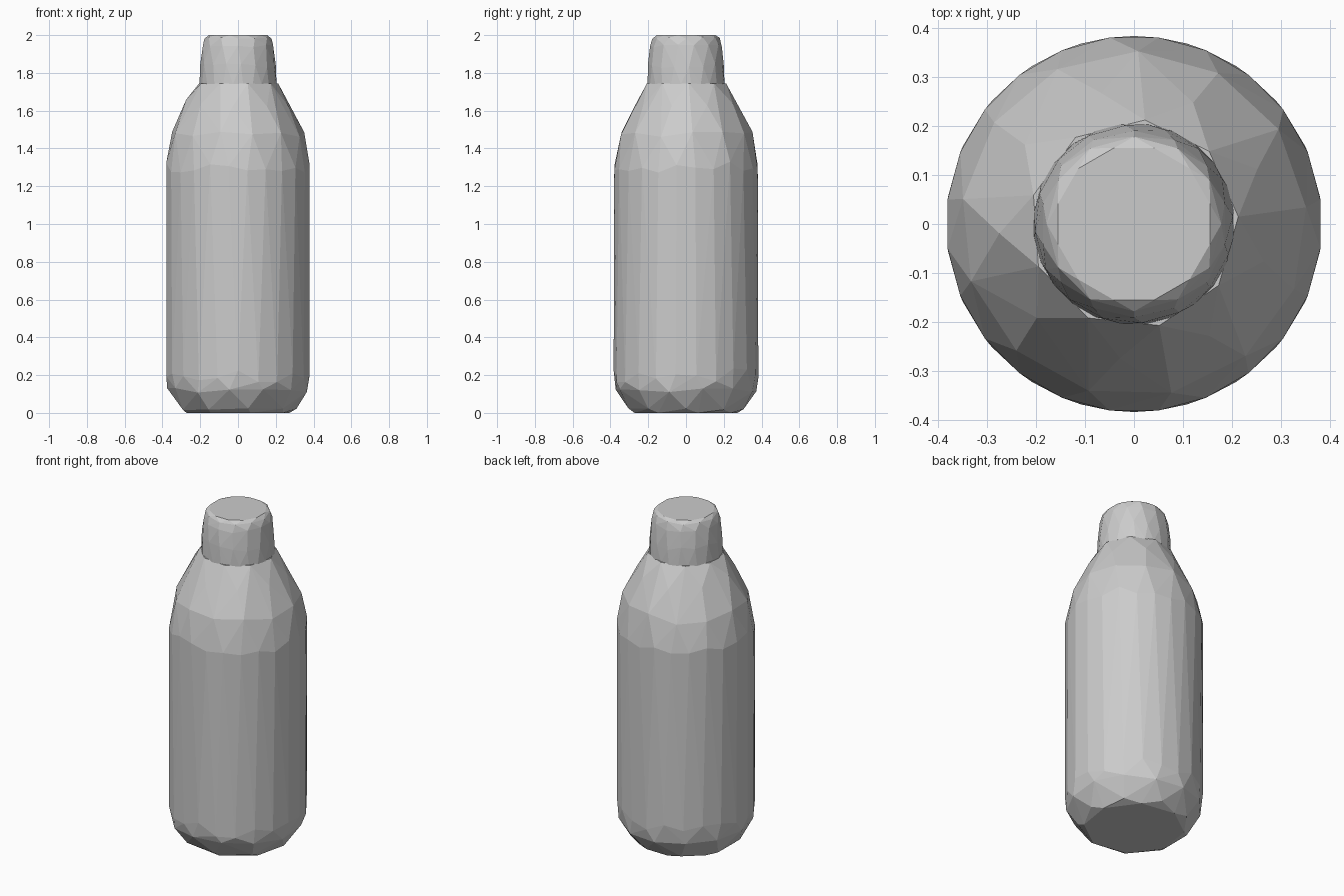
import bpy, bmesh, math, random
from mathutils import Vector

random.seed(4)
cube = bpy.data.objects.get("Cube")
if cube:
    bpy.data.objects.remove(cube, do_unlink=True)

grey = bpy.data.materials.new("plain grey")
grey.use_nodes = True
COLOUR = (0.6, 0.6, 0.6, 1)
grey.diffuse_color = COLOUR
grey.node_tree.nodes["Principled BSDF"].inputs["Base Color"].default_value = COLOUR


def faceted_shell(name, rings):
    """Convex faceted solid from rings of (height, radius, sides, turn, height jitter)."""
    bm = bmesh.new()
    for z, radius, sides, turn, jitter in rings:
        for i in range(sides):
            a = math.tau * (i + turn) / sides
            dz = random.uniform(-jitter, jitter)
            bm.verts.new(Vector((radius * math.cos(a), radius * math.sin(a), z + dz)))
    hull = bmesh.ops.convex_hull(bm, input=bm.verts)
    loose = [v for v in hull["geom_interior"] if isinstance(v, bmesh.types.BMVert)]
    bmesh.ops.delete(bm, geom=loose, context="VERTS")
    bmesh.ops.recalc_face_normals(bm, faces=bm.faces)
    mesh = bpy.data.meshes.new(name)
    bm.to_mesh(mesh)
    bm.free()
    mesh.materials.append(grey)
    obj = bpy.data.objects.new(name, mesh)
    bpy.context.collection.objects.link(obj)
    return obj


# Bottle body: chamfered base, straight wall, tapering shoulder
faceted_shell("bottle_body", [
    (0.0, 0.28, 8, 0.3, 0),
    (0.02, 0.31, 9, 0.0, 0.005),
    (0.12, 0.375, 13, 0.5, 0.015),
    (0.20, 0.383, 22, 0.5, 0.04),
    (1.30, 0.383, 24, 0.5, 0.03),
    (1.47, 0.352, 13, 0.2, 0.02),
    (1.64, 0.275, 9, 0.6, 0.02),
    (1.745, 0.213, 9, 0.1, 0),
])

# Cap: slightly tapering wall with a rounded upper rim
faceted_shell("bottle_cap", [
    (1.74, 0.205, 24, 0.5, 0),
    (1.84, 0.202, 16, 0.2, 0.015),
    (1.94, 0.190, 14, 0.5, 0.01),
    (1.985, 0.178, 12, 0.0, 0.005),
    (2.0, 0.160, 12, 0.5, 0),
])
